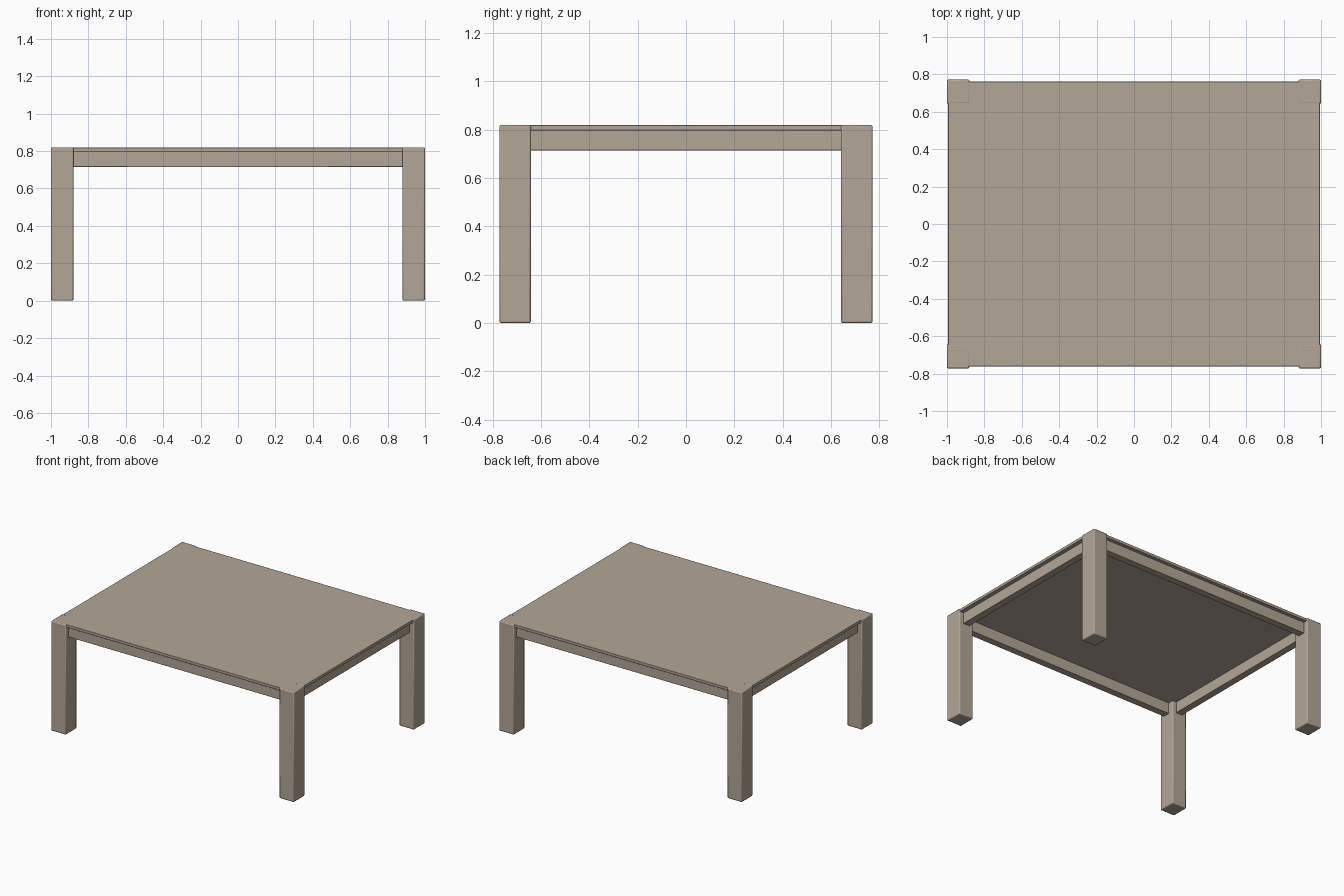
import bpy

cube = bpy.data.objects.get("Cube")
if cube:
    bpy.data.objects.remove(cube, do_unlink=True)

wood = bpy.data.materials.new("pale_taupe_wood")
wood.use_nodes = True
colour = (0.45, 0.38, 0.31, 1)
wood.diffuse_color = colour
wood.node_tree.nodes["Principled BSDF"].inputs["Base Color"].default_value = colour


def box(name, low, high, bevel):
    """Bevelled box between two opposite corners."""
    centre = [(a + b) / 2 for a, b in zip(low, high)]
    bpy.ops.mesh.primitive_cube_add(size=1, location=centre)
    obj = bpy.context.object
    obj.name = name
    obj.scale = [b - a for a, b in zip(low, high)]
    bpy.ops.object.transform_apply(location=False, rotation=False, scale=True)
    obj.data.materials.append(wood)
    mod = obj.modifiers.new("soft_edges", "BEVEL")
    mod.width = bevel
    mod.segments = 2
    bpy.ops.object.shade_smooth_by_angle()
    return obj


HALF_X, HALF_Y, HEIGHT = 1.0, 0.772, 0.82
LEG_X, LEG_Y = 0.12, 0.13
INNER_X, INNER_Y = HALF_X - LEG_X, HALF_Y - LEG_Y
APRON_LOW, TOP_LOW = 0.715, 0.797
INSET, THICK = 0.036, 0.052

# Table top, a hair inside and below the leg faces
box("table_top", (-0.994, -0.762, TOP_LOW), (0.994, 0.762, HEIGHT - 0.001), 0.003)

# Square corner legs running up through the top
for sx, side in ((-1, "right"), (1, "left")):
    for sy, end in ((-1, "front"), (1, "back")):
        xs = sorted((sx * INNER_X, sx * HALF_X))
        ys = sorted((sy * INNER_Y, sy * HALF_Y))
        box(f"{end}_{side}_leg", (xs[0], ys[0], 0), (xs[1], ys[1], HEIGHT), 0.007)

# Recessed apron rails, ending just inside the legs
for s, end, side in ((-1, "front", "right"), (1, "back", "left")):
    ys = sorted((s * (HALF_Y - INSET), s * (HALF_Y - INSET - THICK)))
    box(f"{end}_apron", (-INNER_X - 0.01, ys[0], APRON_LOW),
        (INNER_X + 0.01, ys[1], TOP_LOW + 0.003), 0.002)
    xs = sorted((s * (HALF_X - INSET), s * (HALF_X - INSET - THICK)))
    box(f"{side}_apron", (xs[0], -INNER_Y - 0.01, APRON_LOW),
        (xs[1], INNER_Y + 0.01, TOP_LOW + 0.003), 0.002)
